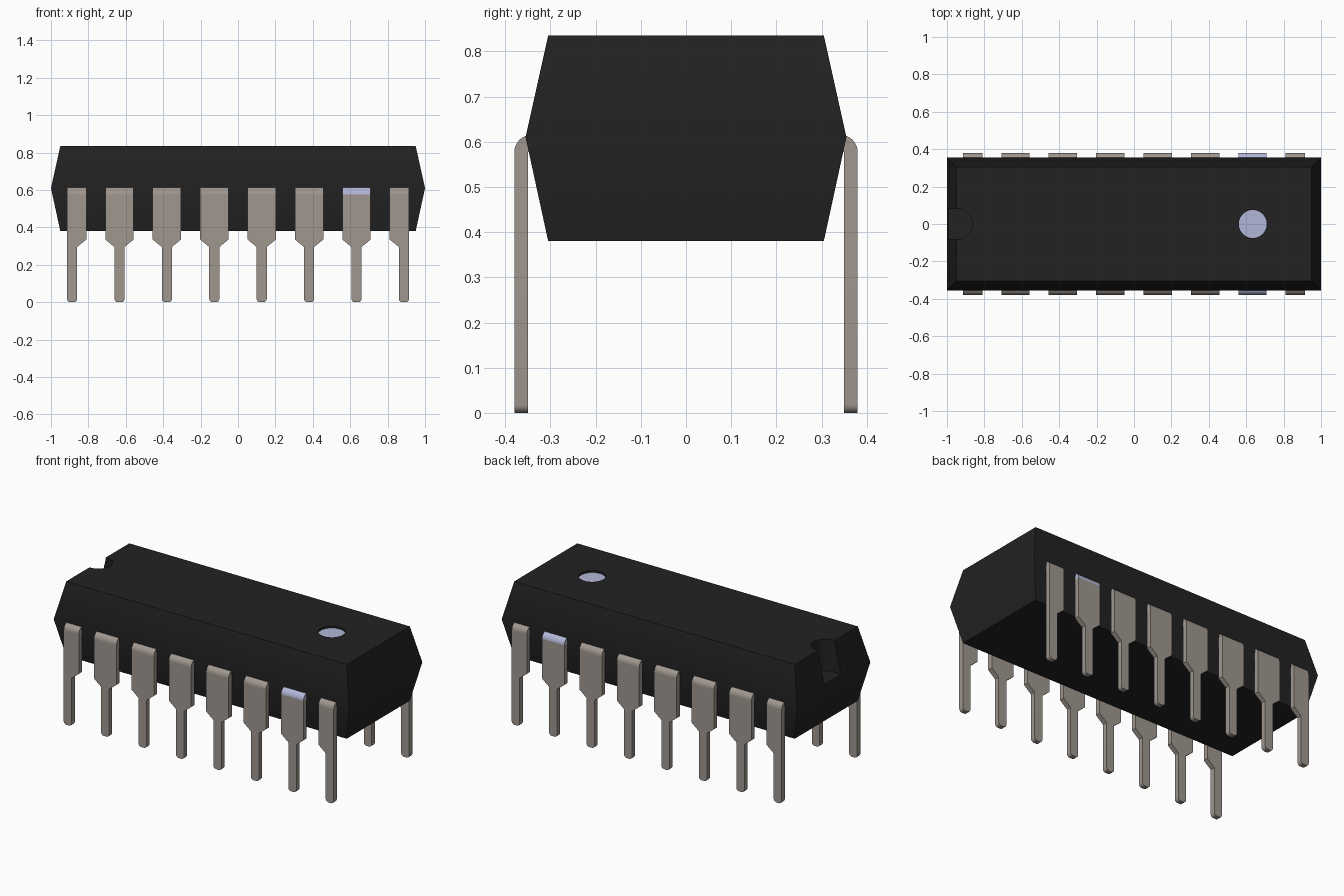
import bpy, bmesh, math
from mathutils import Vector

cube = bpy.data.objects.get("Cube")
if cube:
    bpy.data.objects.remove(cube, do_unlink=True)


def material(name, rgb):
    m = bpy.data.materials.new(name)
    m.use_nodes = True
    m.diffuse_color = (*rgb, 1)
    m.node_tree.nodes["Principled BSDF"].inputs["Base Color"].default_value = (*rgb, 1)
    return m


BLACK = material("black plastic", (0.016, 0.016, 0.016))
METAL = material("tin metal", (0.35, 0.31, 0.275))
LILAC = material("pale lilac", (0.45, 0.47, 0.68))


def finish(name, bm, mat):
    bmesh.ops.recalc_face_normals(bm, faces=bm.faces)
    mesh = bpy.data.meshes.new(name)
    bm.to_mesh(mesh)
    bm.free()
    obj = bpy.data.objects.new(name, mesh)
    bpy.context.collection.objects.link(obj)
    mesh.materials.append(mat)
    return obj


def add_prism(bm, points, depth):
    """Closed outline of 3D points, extruded along the depth vector."""
    face = bm.faces.new([bm.verts.new(p) for p in points])
    out = bmesh.ops.extrude_face_region(bm, geom=[face])
    verts = [v for v in out["geom"] if isinstance(v, bmesh.types.BMVert)]
    bmesh.ops.translate(bm, verts=verts, vec=depth)


def arc(cx, cy, r, start, end, steps=6):
    angles = [math.radians(start + (end - start) * i / steps) for i in range(steps + 1)]
    return [(cx + r * math.cos(a), cy + r * math.sin(a)) for a in angles]


def smooth(obj):
    bpy.ops.object.select_all(action="DESELECT")
    obj.select_set(True)
    bpy.context.view_layer.objects.active = obj
    bpy.ops.object.shade_smooth_by_angle(angle=math.radians(35))


# Body: three stacked rectangles, widest at the parting line
BOTTOM, MIDDLE, TOP = 0.38, 0.61, 0.835
bm = bmesh.new()
rings = []
for z, inset in ((BOTTOM, 0.05), (MIDDLE, 0), (TOP, 0.05)):
    x, y = 1 - inset, 0.355 - inset
    rings.append([bm.verts.new((sx * x, sy * y, z))
                  for sx, sy in ((-1, -1), (1, -1), (1, 1), (-1, 1))])
for low, high in zip(rings, rings[1:]):
    for i in range(4):
        j = (i + 1) % 4
        bm.faces.new((low[i], low[j], high[j], high[i]))
bm.faces.new(rings[0])
bm.faces.new(rings[-1])
body = finish("chip_body", bm, BLACK)

# End notch and round dimple, cut from the top
DOT_X, DOT_R, DOT_Z = 0.635, 0.075, 0.82
notch = [(-1.2, -0.08)] + arc(-0.945, 0, 0.08, -90, 90, 16) + [(-1.2, 0.08)]
dimple = arc(DOT_X, 0, DOT_R, 0, 360, 40)[:-1]
for outline, floor in ((notch, 0.64), (dimple, DOT_Z)):
    bm = bmesh.new()
    add_prism(bm, [(x, y, floor) for x, y in outline], Vector((0, 0, 0.4)))
    cutter = finish("cutter", bm, BLACK)
    cutter.hide_render = True
    mod = body.modifiers.new("cut", "BOOLEAN")
    mod.operation, mod.solver, mod.object = "DIFFERENCE", "EXACT", cutter
    bpy.context.view_layer.objects.active = body
    bpy.ops.object.modifier_apply(modifier=mod.name)
    bpy.data.objects.remove(cutter, do_unlink=True)
smooth(body)

# Marker dot on the dimple floor
bm = bmesh.new()
add_prism(bm, [(x, y, DOT_Z - 0.002) for x, y in dimple], Vector((0, 0, 0.004)))
finish("marker_dot", bm, LILAC)

# Pins: flat shouldered blade plus a rounded bend entering the body
WIDE, THIN, BEND_Z = 0.076, 0.027, 0.577
OUTER, INNER, TIP = 0.38, 0.35, 0.018


def pin(name, x, side, left, right, bend_mat):
    # Blade outline, with rounded tip corners
    outline = arc(-THIN + TIP, TIP, TIP, 180, 270) + arc(THIN - TIP, TIP, TIP, 270, 360)
    outline += [(THIN, 0.295), (right, 0.335), (right, BEND_Z),
                (-left, BEND_Z), (-left, 0.335), (-THIN, 0.295)]
    bm = bmesh.new()
    add_prism(bm, [(x + u, side * INNER, z) for u, z in outline],
              Vector((0, side * (OUTER - INNER), 0)))
    bmesh.ops.remove_doubles(bm, verts=bm.verts, dist=0.0001)
    smooth(finish(name + "_blade", bm, METAL))
    # Bend
    profile = [(INNER, BEND_Z)] + arc(0.342, BEND_Z, OUTER - 0.342, 0, 90, 8)
    profile += [(0.3, 0.615), (0.3, BEND_Z)]
    bm = bmesh.new()
    add_prism(bm, [(x - left, side * y, z) for y, z in profile],
              Vector((left + right, 0, 0)))
    smooth(finish(name + "_bend", bm, bend_mat))


for side, row in ((-1, "front"), (1, "back")):
    for i in range(8):
        x = (i - 3.5) * 0.2535
        left = THIN if i == 0 else WIDE
        right = THIN if i == 7 else WIDE
        pin(f"{row}_pin_{i + 1}", x, side, left, right, LILAC if i == 6 else METAL)
